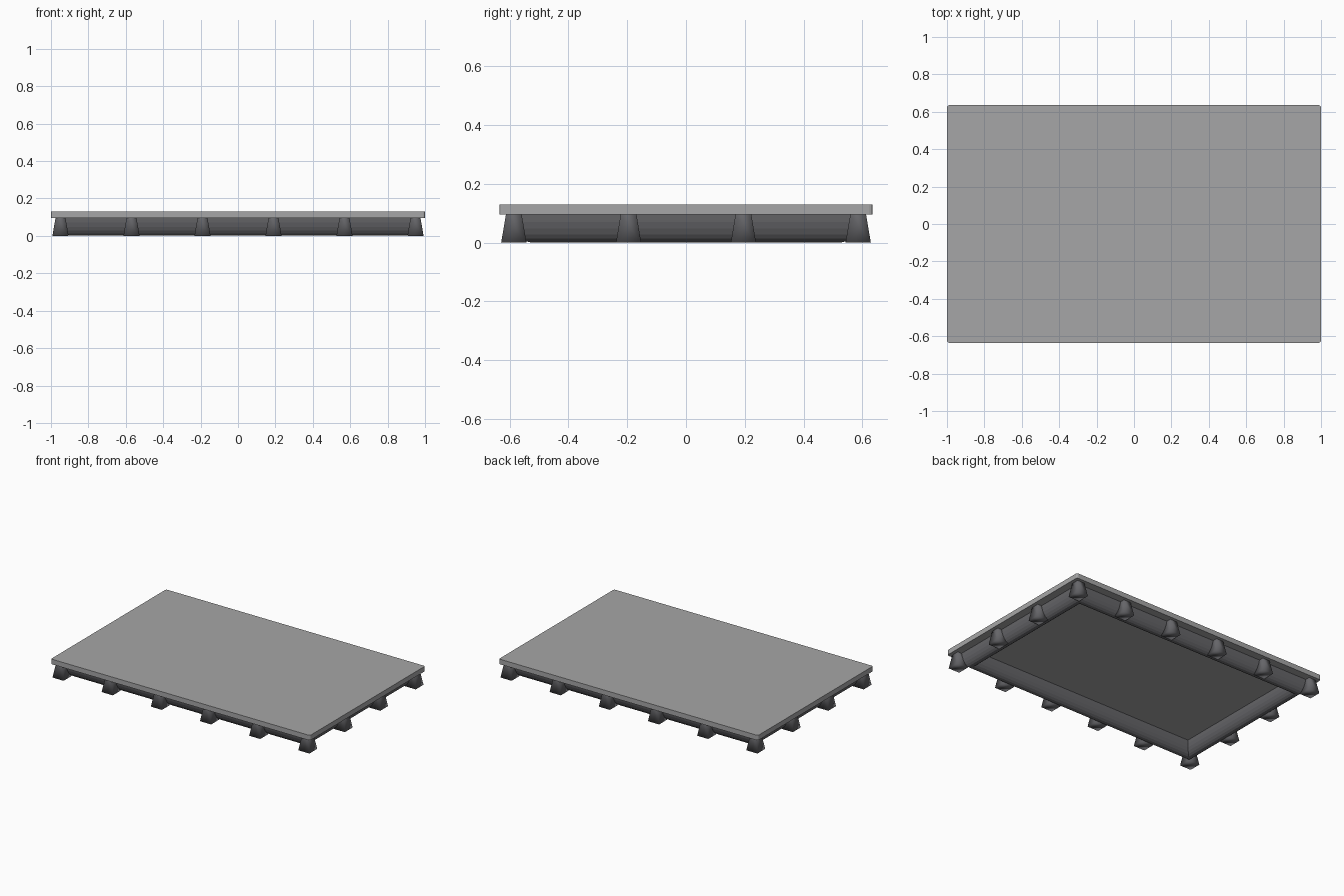
import bpy, bmesh, math

if "Cube" in bpy.data.objects:
    bpy.data.objects.remove(bpy.data.objects["Cube"])

FOOT_X, FOOT_Y = 0.949, 0.586      # centre lines of the feet
RAIL_X, RAIL_Y = 0.895, 0.53       # centre lines of the rail, set inside the feet
TOP, BASE = 0.13, 0.095            # top and underside of the slab


def material(name, colour):
    mat = bpy.data.materials.new(name)
    mat.diffuse_color = (*colour, 1)
    mat.use_nodes = True
    mat.node_tree.nodes["Principled BSDF"].inputs["Base Color"].default_value = mat.diffuse_color
    return mat


GREY = material("mid_grey", (0.38, 0.38, 0.385))
DARK = material("dark_grey", (0.13, 0.13, 0.14))


def finish(bm, name, mat):
    bmesh.ops.recalc_face_normals(bm, faces=bm.faces)
    mesh = bpy.data.meshes.new(name)
    bm.to_mesh(mesh)
    bm.free()
    mesh.materials.append(mat)
    obj = bpy.data.objects.new(name, mesh)
    bpy.context.collection.objects.link(obj)
    return obj


# flat slab with slightly rounded vertical corners
bm = bmesh.new()
bmesh.ops.create_cube(bm, size=1)
for v in bm.verts:
    v.co.x *= 2.0
    v.co.y *= 1.27
    v.co.z = TOP if v.co.z > 0 else BASE
upright = [e for e in bm.edges if abs(e.verts[0].co.z - e.verts[1].co.z) > 0.01]
bmesh.ops.bevel(bm, geom=upright, offset=0.012, segments=3, profile=0.5, affect='EDGES')
finish(bm, "slab", GREY)

# half-round rail under the slab, mitred at the corners
N = 12
profile = [(0.05 * math.cos(math.pi * i / N), BASE - 0.094 * math.sin(math.pi * i / N))
           for i in range(N + 1)]
bm = bmesh.new()
rings = [[bm.verts.new((sx * (RAIL_X + d), sy * (RAIL_Y + d), z)) for d, z in profile]
         for sx, sy in ((-1, -1), (1, -1), (1, 1), (-1, 1))]
for i in range(4):
    a, b = rings[i], rings[(i + 1) % 4]
    for j in range(N):
        bm.faces.new((a[j], b[j], b[j + 1], a[j + 1])).smooth = True
for e in bm.edges:                 # keep the mitres crisp
    if e.verts[0].index // (N + 1) == e.verts[1].index // (N + 1):
        e.smooth = False
rail = finish(bm, "perimeter_rail", DARK)
bpy.context.view_layer.objects.active = rail
rail.select_set(True)
bpy.ops.object.shade_smooth_by_angle(angle=math.radians(50))


# flared square foot, wider at the floor
def foot(name, x, y):
    bm = bmesh.new()
    bmesh.ops.create_cube(bm, size=2)
    for v in bm.verts:
        up = v.co.z > 0
        w = 0.027 if up else 0.043
        v.co = (x + v.co.x * w, y + v.co.y * w, BASE if up else 0)
    top = [f for f in bm.faces if all(v.co.z > 0.05 for v in f.verts)]
    bmesh.ops.delete(bm, geom=top, context='FACES_ONLY')
    for f in bm.faces:
        f.smooth = True
    finish(bm, name, DARK)


# six feet along each long side, two more between the corners on each short side
for side, s in (("front", -1), ("back", 1)):
    for i in range(6):
        foot(f"{side}_foot_{i + 1}", FOOT_X * (i - 2.5) / 2.5, s * FOOT_Y)
for side, s in (("left", -1), ("right", 1)):
    for i in (1, 2):
        foot(f"{side}_foot_{i}", s * FOOT_X, FOOT_Y * (i - 1.5) / 1.5)
